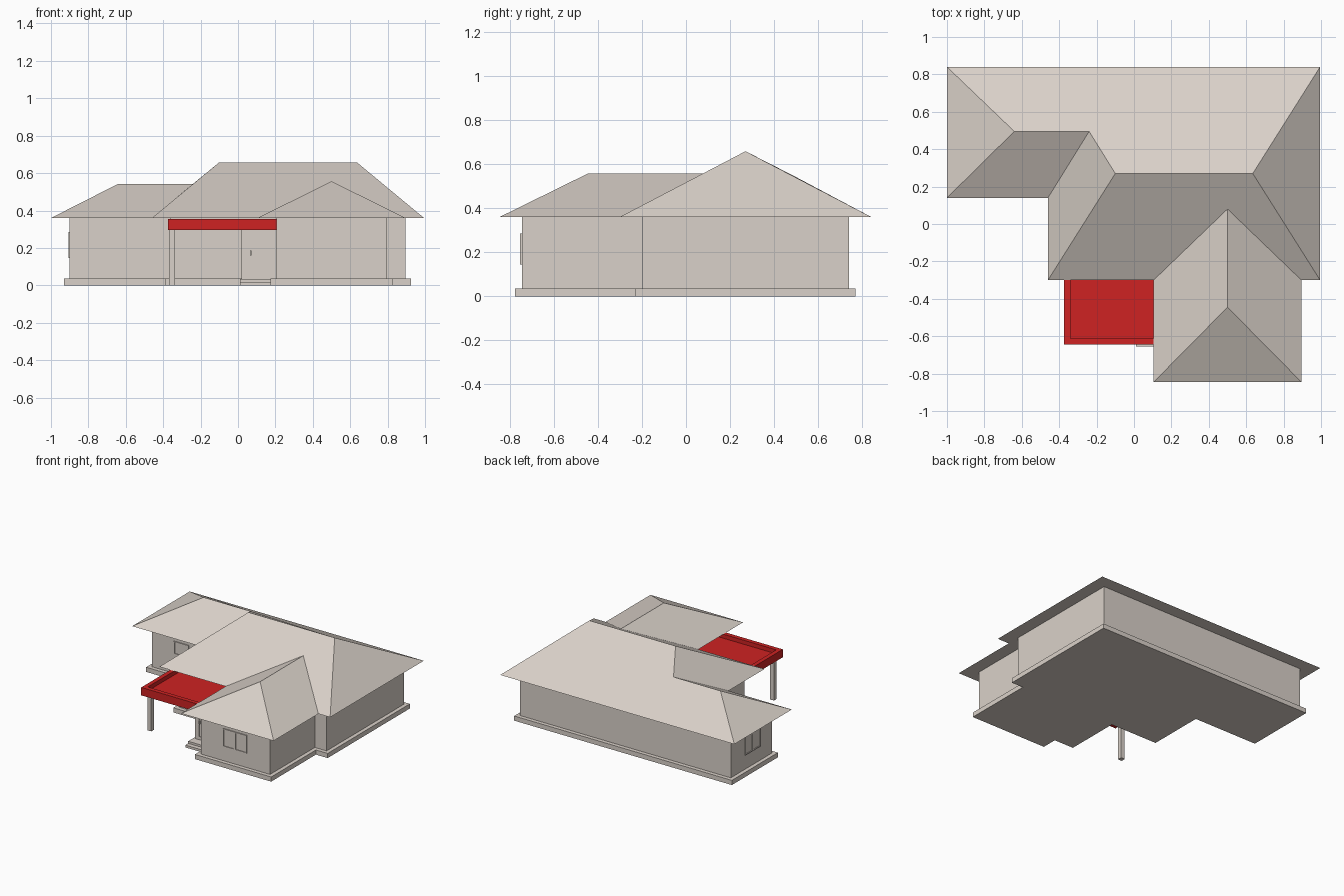
import bpy, bmesh

cube = bpy.data.objects.get("Cube")
if cube:
    bpy.data.objects.remove(cube)


def material(name, rgb):
    m = bpy.data.materials.new(name)
    m.use_nodes = True
    m.diffuse_color = (*rgb, 1)
    m.node_tree.nodes["Principled BSDF"].inputs["Base Color"].default_value = (*rgb, 1)
    return m


STONE = material("warm stone", (0.70, 0.64, 0.585))
RED = material("canopy red", (0.62, 0.016, 0.016))


def finish(name, bm, mat):
    bmesh.ops.recalc_face_normals(bm, faces=bm.faces)
    mesh = bpy.data.meshes.new(name)
    bm.to_mesh(mesh)
    bm.free()
    mesh.materials.append(mat)
    ob = bpy.data.objects.new(name, mesh)
    bpy.context.collection.objects.link(ob)
    return ob


def prism(name, outline, z0, z1, mat=STONE):
    """Extrude a floor outline from z0 up to z1."""
    bm = bmesh.new()
    face = bm.faces.new([bm.verts.new((x, y, z0)) for x, y in outline])
    up = bmesh.ops.extrude_face_region(bm, geom=[face], use_keep_orig=True)["geom"]
    for v in up:
        if isinstance(v, bmesh.types.BMVert):
            v.co.z = z1
    return finish(name, bm, mat)


def box(name, x0, x1, y0, y1, z0, z1, mat=STONE):
    return prism(name, [(x0, y0), (x1, y0), (x1, y1), (x0, y1)], z0, z1, mat)


def house_outline(d):
    """House footprint grown outwards by d."""
    return [(-0.9 - d, 0.74 + d), (-0.9 - d, 0.24 - d), (-0.36 - d, 0.24 - d),
            (-0.36 - d, -0.2 - d), (0.205 - d, -0.2 - d), (0.205 - d, -0.745 - d),
            (0.795 + d, -0.745 - d), (0.795 + d, -0.2 - d),
            (0.895 + d, -0.2 - d), (0.895 + d, 0.74 + d)]


# Walls and plinth
EAVE = 0.36
prism("walls", house_outline(0), 0.03, EAVE)
prism("plinth", house_outline(0.03), 0, 0.036)

# Hipped roof: eave outline, ridges and shared slopes
bm = bmesh.new()
eaves = [bm.verts.new((x, y, EAVE)) for x, y in house_outline(0.1)]
a, b, c, d, e, f, g, h, i, j = eaves
ridge_pts = {
    "wing_west": (-0.64, 0.495, 0.543), "wing_east": (-0.24, 0.495, 0.543),
    "main_west": (-0.1, 0.27, 0.658), "main_east": (0.635, 0.27, 0.658),
    "gable_back": (0.5, 0.08, 0.557), "gable_front": (0.5, -0.445, 0.557),
}
r = {k: bm.verts.new(p) for k, p in ridge_pts.items()}
slopes = [
    (a, b, r["wing_west"]),
    (b, c, r["wing_east"], r["wing_west"]),
    (c, d, r["main_west"], r["wing_east"]),
    (d, e, r["gable_back"], h, i, r["main_east"], r["main_west"]),
    (e, f, r["gable_front"], r["gable_back"]),
    (f, g, r["gable_front"]),
    (g, h, r["gable_back"], r["gable_front"]),
    (i, j, r["main_east"]),
    (j, a, r["wing_west"], r["wing_east"], r["main_west"], r["main_east"]),
]
for s in slopes:
    bm.faces.new(s)
bm.faces.new(eaves)
finish("roof", bm, STONE)

# Entrance porch with steps
box("vestibule", 0.02, 0.21, -0.555, -0.19, 0.02, 0.31)
box("porch_base", 0.01, 0.205, -0.62, -0.2, 0, 0.034)
box("porch_step", 0.01, 0.205, -0.655, -0.6, 0, 0.018)
box("porch_post", -0.37, -0.337, -0.575, -0.542, 0, 0.31)

# Canopy: slab with raised rims along its open sides
box("canopy_slab", -0.373, 0.205, -0.645, -0.2, 0.295, 0.325, RED)
box("canopy_front_rim", -0.373, 0.205, -0.645, -0.612, 0.32, 0.356, RED)
box("canopy_side_rim", -0.373, -0.34, -0.645, -0.2, 0.32, 0.356, RED)


def frame(name, x0, x1, z0, z1, wall, t=0.008, depth=0.007):
    """Four bars on a front wall, with a thin pane inside."""
    parts = [box(name + "_pane", x0, x1, wall - 0.002, wall + 0.002, z0, z1)]
    for k, (p, q, lo, hi) in enumerate([(x0, x0 + t, z0, z1), (x1 - t, x1, z0, z1),
                                        (x0 + t, x1 - t, z0, z0 + t),
                                        (x0 + t, x1 - t, z1 - t, z1)]):
        parts.append(box(f"{name}_bar_{k}", p, q, wall - depth, wall, lo, hi))
    return parts


# Front windows
frame("gable_window_left", 0.397, 0.497, 0.145, 0.285, -0.745)
frame("gable_window_right", 0.497, 0.597, 0.145, 0.285, -0.745)
frame("wing_window", -0.713, -0.585, 0.185, 0.285, 0.24)
frame("porch_window", -0.25, -0.055, 0.105, 0.285, -0.2, t=0.006)
frame("porch_sash_left", -0.25, -0.2, 0.115, 0.283, -0.2, t=0.006)
frame("porch_sash_right", -0.115, -0.065, 0.115, 0.283, -0.2, t=0.006)

# Side windows: built facing front, then turned onto the left-hand wall
for n, (lo, hi) in enumerate([(-0.57, -0.475), (-0.475, -0.38)]):
    for ob in frame(f"side_window_{n}", lo, hi, 0.145, 0.285, 0):
        for v in ob.data.vertices:
            v.co.x, v.co.y = -0.9 + v.co.y, -v.co.x

# Front door with handle
frame("door", 0.055, 0.19, 0.055, 0.275, -0.555, t=0.007)
box("door_handle", 0.063, 0.071, -0.568, -0.555, 0.16, 0.185)
